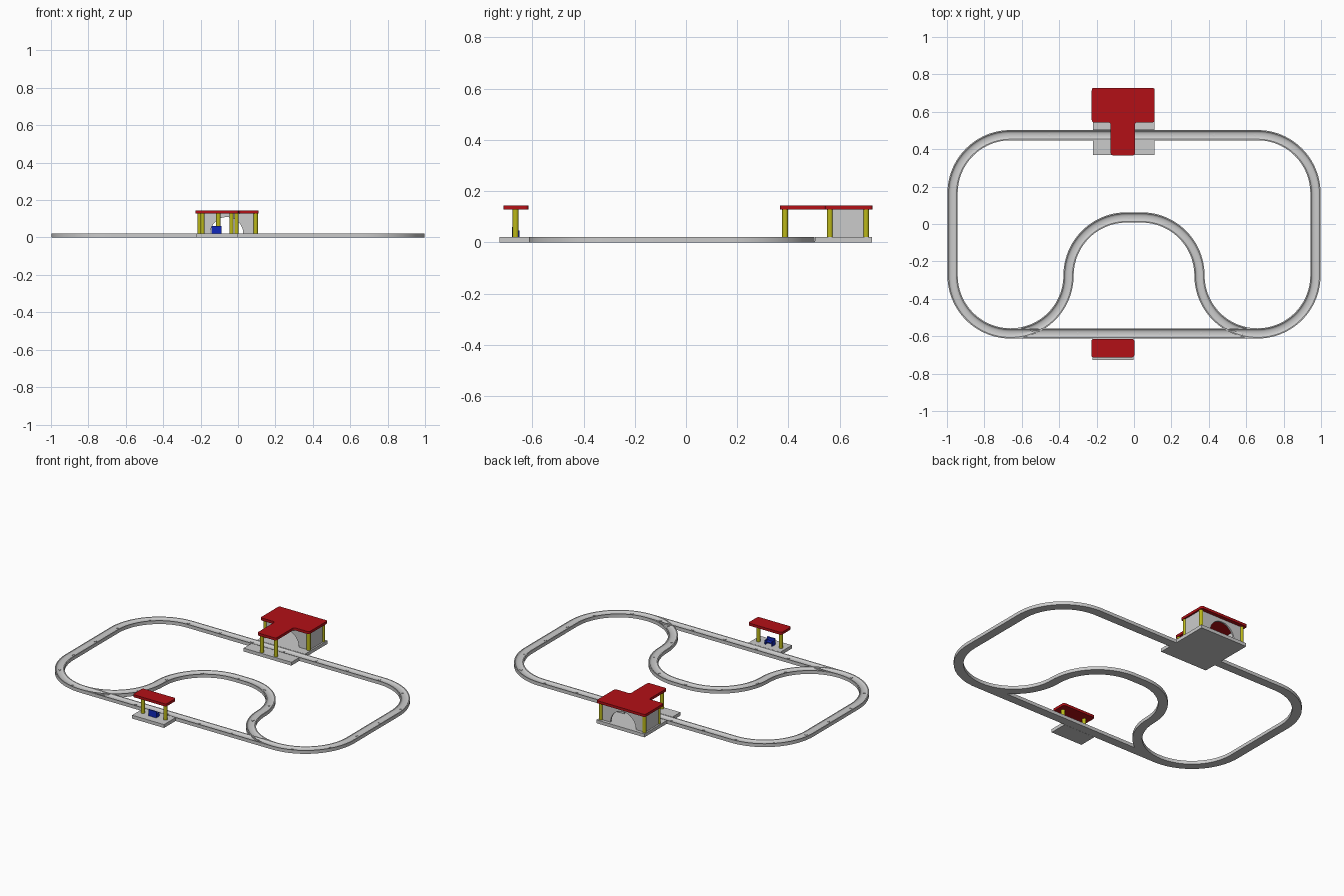
import bpy, bmesh, math
from mathutils import Vector

if "Cube" in bpy.data.objects:
    bpy.data.objects.remove(bpy.data.objects["Cube"])

def material(name, rgb):
    m = bpy.data.materials.new(name)
    m.diffuse_color = (*rgb, 1)
    m.use_nodes = True
    m.node_tree.nodes["Principled BSDF"].inputs["Base Color"].default_value = m.diffuse_color
    return m

RED = material("red", (0.45, 0.005, 0.008))
YELLOW = material("yellow", (0.5, 0.48, 0.01))
BLUE = material("blue", (0.005, 0.02, 0.5))

def finish(name, bm, mat=None, smooth=False):
    bmesh.ops.recalc_face_normals(bm, faces=bm.faces)
    me = bpy.data.meshes.new(name)
    bm.to_mesh(me)
    bm.free()
    ob = bpy.data.objects.new(name, me)
    bpy.context.collection.objects.link(ob)
    if mat:
        me.materials.append(mat)
    if smooth:
        bpy.ops.object.select_all(action='DESELECT')
        ob.select_set(True)
        bpy.context.view_layer.objects.active = ob
        bpy.ops.object.shade_smooth_by_angle(angle=math.radians(35))
    return ob

def prism(name, pts, lo, hi, mat=None, axis='z', smooth=False):
    """Extrude an outline: (x, y) along z, or (x, z) along y."""
    bm = bmesh.new()
    co = (lambda a, b, d: (a, b, d)) if axis == 'z' else (lambda a, b, d: (a, d, b))
    face = bm.faces.new([bm.verts.new(co(a, b, lo)) for a, b in pts])
    ext = bmesh.ops.extrude_face_region(bm, geom=[face])
    move = (0, 0, hi - lo) if axis == 'z' else (0, hi - lo, 0)
    bmesh.ops.translate(bm, vec=move, verts=[v for v in ext['geom'] if isinstance(v, bmesh.types.BMVert)])
    return finish(name, bm, mat, smooth)

def box(name, x0, x1, y0, y1, z0, z1, mat=None):
    return prism(name, [(x0, y0), (x1, y0), (x1, y1), (x0, y1)], z0, z1, mat)

def post(name, x, y):
    bm = bmesh.new()
    bmesh.ops.create_cone(bm, cap_ends=True, segments=20, radius1=0.0115, radius2=0.0115, depth=0.112)
    bmesh.ops.translate(bm, vec=(x, y, 0.075), verts=bm.verts)
    finish(name, bm, YELLOW, True)

def rounded(pts, r=0.014, n=5):
    """Round every corner of an outline with a quadratic curve."""
    out = []
    for i, p in enumerate(pts):
        p, a, b = Vector(p), Vector(pts[i - 1]), Vector(pts[(i + 1) % len(pts)])
        s, e = p + (a - p).normalized() * r, p + (b - p).normalized() * r
        for k in range(n + 1):
            t = k / n
            out.append(tuple(s * (1 - t) ** 2 + p * (2 * t * (1 - t)) + e * t * t))
    return out

# Track: channel profile swept along paths
R, HW, H = 0.31, 0.0275, 0.021
GW = HW - 0.006
PROFILE = [(-HW, 0), (-HW, H)] + [(GW * t / 4, H - 0.009 * math.sqrt(1 - (t / 4) ** 2))
                                  for t in range(-4, 5)] + [(HW, H), (HW, 0)]

def arc(cx, cy, a0, a1, n=24):
    return [Vector((cx + R * math.cos(math.radians(a0 + (a1 - a0) * i / n)),
                    cy + R * math.sin(math.radians(a0 + (a1 - a0) * i / n)))) for i in range(n + 1)]

def track(name, path, closed):
    bm, rings, n = bmesh.new(), [], len(path)
    for i, p in enumerate(path):
        prev = path[i - 1] if closed or i else p
        nxt = path[(i + 1) % n] if closed or i < n - 1 else p
        d = ((p - prev).normalized() + (nxt - p).normalized()).normalized()
        rings.append([bm.verts.new((p.x - d.y * u, p.y + d.x * u, z)) for u, z in PROFILE])
    m = len(PROFILE)
    for i in range(n if closed else n - 1):
        a, b = rings[i], rings[(i + 1) % n]
        for j in range(m):
            bm.faces.new((a[j], a[(j + 1) % m], b[(j + 1) % m], b[j]))
    if not closed:
        bm.faces.new(rings[0])
        bm.faces.new(rings[-1])
    finish(name, bm, None, True)

def arrows(name, path, step=0.22):
    """Small raised direction arrows along the channel."""
    bm, due = bmesh.new(), step / 2
    for p, q in zip(path, path[1:]):
        length, d = (q - p).length, (q - p).normalized()
        s = Vector((-d.y, d.x))
        while due < length:
            c = p + d * due
            tri = [c + d * 0.009, c - d * 0.006 + s * 0.008, c - d * 0.006 - s * 0.008]
            lo, hi = ([bm.verts.new((v.x, v.y, z)) for v in tri] for z in (0.011, 0.0145))
            bm.faces.new(lo)
            bm.faces.new(hi)
            for k in range(3):
                bm.faces.new((lo[k], lo[k - 1], hi[k - 1], hi[k]))
            due += step
        due -= length
    finish(name, bm)

TOP, BOT, CX = 0.165, -0.275, 0.66
loop = arc(CX, BOT, -90, 0) + arc(CX, TOP, 0, 90) + arc(-CX, TOP, 90, 180) + arc(-CX, BOT, 180, 270)
branch = (arc(-CX, BOT, -90, 0) + arc(-0.04, BOT, 180, 90)[1:]
          + arc(0.04, BOT, 90, 0) + arc(CX, BOT, 180, 270)[1:])
track("main_track_loop", loop, True)
track("siding_track", branch, False)
arrows("main_track_arrows", loop + loop[:1])
arrows("siding_track_arrows", branch)

# Station: base plate with platforms either side of the track
box("station_base", -0.22, 0.11, 0.37, 0.725, 0, 0.006)
box("station_front_platform", -0.22, 0.11, 0.37, 0.446, 0, 0.021)
box("station_rear_platform", -0.22, 0.11, 0.504, 0.725, 0, 0.021)

# Station building: arched front and back walls, solid side walls
WL, WR, AC = -0.21, 0.10, -0.06
arch = [(AC + 0.088 * math.cos(math.pi * i / 24), 0.021 + 0.088 * math.sin(math.pi * i / 24))
        for i in range(25)]
wall = [(WR, 0.021), (WR, 0.13), (WL, 0.13), (WL, 0.021)] + arch[::-1]
for side, y in (("front", 0.565), ("back", 0.70)):
    prism(side + "_arched_wall", wall, y - 0.005, y + 0.005, axis='y')
for side, x in (("left", -0.205), ("right", 0.095)):
    box(side + "_wall", x - 0.005, x + 0.005, 0.565, 0.70, 0.021, 0.13)
    for end, y in (("front", 0.562), ("back", 0.703)):
        post(f"station_post_{side}_{end}", x, y)
for side, x in (("left", -0.105), ("right", -0.008)):
    post("canopy_post_" + side, x, 0.387)

# Station roof: T-shaped slab reaching over the track
roof = [(-0.125, 0.367), (0.005, 0.367), (0.005, 0.543), (0.11, 0.543),
        (0.11, 0.728), (-0.226, 0.728), (-0.226, 0.543), (-0.125, 0.543)]
prism("station_roof", rounded(roof), 0.128, 0.144, RED, smooth=True)

# Small halt: platform, roof, posts and bench
box("halt_platform", -0.222, -0.002, -0.727, -0.6135, 0, 0.021)
prism("halt_roof", rounded([(-0.228, -0.713), (0.002, -0.713), (0.002, -0.615), (-0.228, -0.615)]),
      0.128, 0.144, RED, smooth=True)
for side, x in (("left", -0.19), ("right", -0.035)):
    post("halt_post_" + side, x, -0.665)
box("bench_seat", -0.141, -0.088, -0.676, -0.65, 0.034, 0.04, BLUE)
box("bench_back", -0.141, -0.088, -0.68, -0.673, 0.021, 0.06, BLUE)
for side, x in (("left", -0.141), ("right", -0.094)):
    box("bench_end_" + side, x, x + 0.006, -0.676, -0.65, 0.021, 0.047, BLUE)
